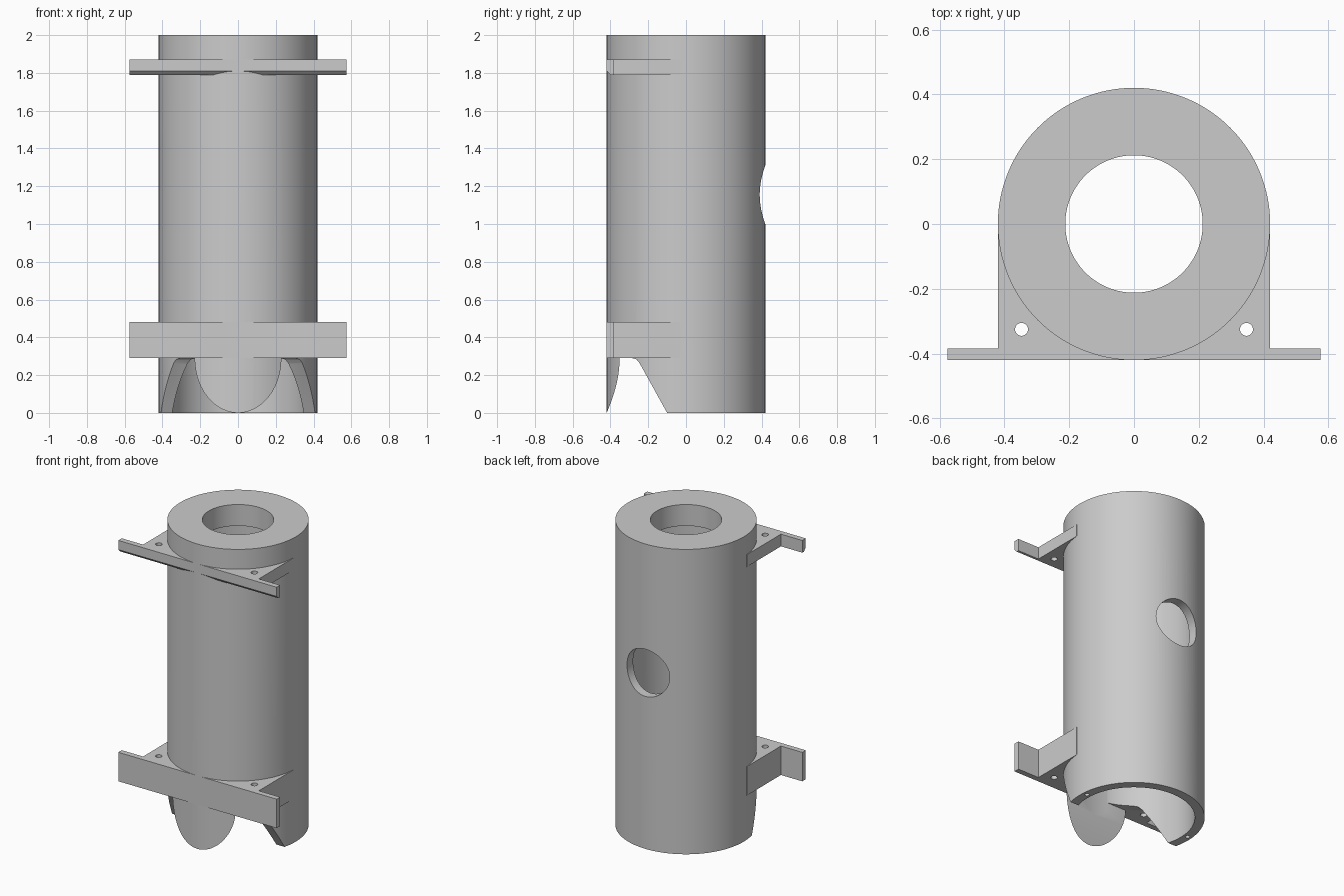
import bpy, bmesh, math
from mathutils import Vector

if "Cube" in bpy.data.objects:
    bpy.data.objects.remove(bpy.data.objects["Cube"])

R, BORE, INNER, H = 0.42, 0.212, 0.362, 2.0

grey = bpy.data.materials.new("plain_grey")
grey.diffuse_color = (0.6, 0.6, 0.6, 1)
grey.use_nodes = True
grey.node_tree.nodes["Principled BSDF"].inputs["Base Color"].default_value = grey.diffuse_color


def finish(name, bm):
    bmesh.ops.recalc_face_normals(bm, faces=bm.faces)
    me = bpy.data.meshes.new(name)
    bm.to_mesh(me)
    bm.free()
    me.materials.append(grey)
    ob = bpy.data.objects.new(name, me)
    bpy.context.collection.objects.link(ob)
    return ob


def prism(name, pts, axis, a, b):
    """Extrude a 2D outline along an axis from a to b."""
    def place(p, d):
        return {"x": (d, p[0], p[1]), "y": (p[0], d, p[1]), "z": (p[0], p[1], d)}[axis]
    bm = bmesh.new()
    lo = [bm.verts.new(place(p, a)) for p in pts]
    hi = [bm.verts.new(place(p, b)) for p in pts]
    bm.faces.new(lo)
    bm.faces.new(hi)
    n = len(pts)
    for i in range(n):
        j = (i + 1) % n
        bm.faces.new((lo[i], lo[j], hi[j], hi[i]))
    return finish(name, bm)


def rod(name, cx, cy, r, axis, a, b, n=32):
    pts = [(cx + r * math.cos(2 * math.pi * i / n), cy + r * math.sin(2 * math.pi * i / n))
           for i in range(n)]
    return prism(name, pts, axis, a, b)


def lathe(name, section, n=128):
    """Spin a closed (radius, z) section around z."""
    bm = bmesh.new()
    rings = [[bm.verts.new((r * math.cos(2 * math.pi * i / n), r * math.sin(2 * math.pi * i / n), z))
              for i in range(n)] for r, z in section]
    for k in range(len(rings)):
        p, q = rings[k], rings[(k + 1) % len(rings)]
        for i in range(n):
            j = (i + 1) % n
            bm.faces.new((p[i], p[j], q[j], q[i]))
    return finish(name, bm)


def cut(ob, cutter):
    cutter.hide_render = True
    mod = ob.modifiers.new("cut", "BOOLEAN")
    mod.operation = "DIFFERENCE"
    mod.solver = "EXACT"
    mod.object = cutter
    bpy.context.view_layer.objects.active = ob
    bpy.ops.object.modifier_apply(modifier=mod.name)
    bpy.data.objects.remove(cutter)


def smooth(ob):
    bpy.ops.object.select_all(action="DESELECT")
    ob.select_set(True)
    bpy.context.view_layer.objects.active = ob
    bpy.ops.object.shade_smooth_by_angle(angle=math.radians(30))


# Hollow tube with a thick, narrower collar at the top
body = lathe("tube_body", [(INNER, 0), (R, 0), (R, H), (BORE, H), (BORE, 1.86), (INNER, 1.86)])

# Round opening in the back wall
cut(body, rod("back_hole_cutter", 0, 1.155, 0.155, "y", 0.2, 0.6, 64))

# Sideways scoop at the foot, leaving a rounded tongue at the front
scoop = [(-0.4205, -0.02)]
for i in range(15):
    a = 0.04 + (math.pi / 2 - 0.04) * i / 14
    scoop.append((-math.sqrt(R * R - (0.23 * math.sin(a)) ** 2), 0.29 * (1 - math.cos(a))))
scoop += [(-0.285, 0.29), (-0.262, 0.283), (-0.245, 0.262), (-0.10, 0), (-0.089, -0.02)]
cut(body, prism("scoop_cutter", scoop, "x", -0.6, 0.6))

# Small blind holes in the bottom rim
for s in (-1, 1):
    cut(body, rod("rim_hole_cutter", s * 0.39, 0.03, 0.014, "z", -0.05, 0.12, 16))
smooth(body)

# Mounting brackets: block hugging the tube, with a wide front flange
half = [(0.575, -0.42), (0.575, -0.384), (0.42, -0.384), (0.42, -0.03)]
outline = half + [(-x, y) for x, y in reversed(half)]
for name, z0, z1 in (("lower_bracket", 0.29, 0.48), ("upper_bracket", 1.79, 1.87)):
    br = prism(name, outline, "z", z0, z1)
    cut(br, rod("tube_cutter", 0, 0, 0.412, "z", z0 - 0.1, z1 + 0.1, 128))
    for s in (-1, 1):
        cut(br, rod("screw_cutter", s * 0.347, -0.325, 0.02, "z", z0 - 0.1, z1 + 0.1))
    if name == "upper_bracket":
        # Chamfered lower front edge
        cut(br, prism("chamfer_cutter", [(-0.44, 1.83), (-0.38, 1.77), (-0.44, 1.77)], "x", -0.7, 0.7))
    smooth(br)
